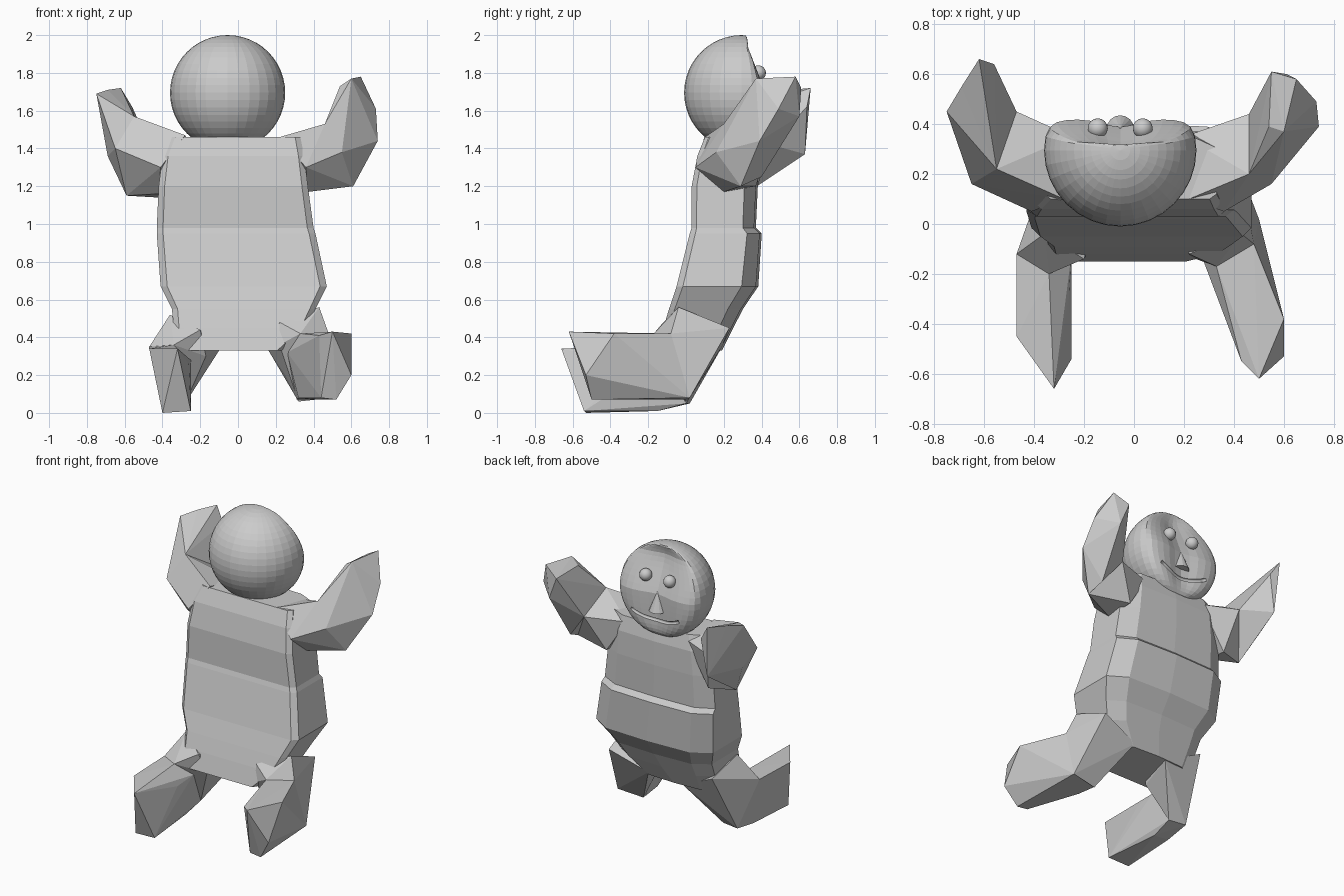
import bpy
import bmesh
import math
from mathutils import Vector

default_cube = bpy.data.objects.get("Cube")
if default_cube:
    bpy.data.objects.remove(default_cube, do_unlink=True)

# One plain clay colour for the whole figure
clay = bpy.data.materials.new("clay grey")
clay.use_nodes = True
clay_colour = (0.6, 0.6, 0.6, 1)
clay.diffuse_color = clay_colour
clay.node_tree.nodes["Principled BSDF"].inputs["Base Color"].default_value = clay_colour


def finish(bm, name, smooth=False):
    """Turn a bmesh into a named, coloured object."""
    bmesh.ops.recalc_face_normals(bm, faces=bm.faces)
    for face in bm.faces:
        face.smooth = smooth
    mesh = bpy.data.meshes.new(name)
    bm.to_mesh(mesh)
    bm.free()
    mesh.materials.append(clay)
    obj = bpy.data.objects.new(name, mesh)
    bpy.context.collection.objects.link(obj)
    return obj


def faceted_block(name, *corners):
    """Low-poly limb segment: the hull of its corner points, in hundredths."""
    bm = bmesh.new()
    for corner in corners:
        bm.verts.new(Vector(corner) / 100)
    hull = bmesh.ops.convex_hull(bm, input=bm.verts)
    loose = set(hull["geom_interior"]) | set(hull["geom_unused"])
    bmesh.ops.delete(bm, geom=[g for g in loose if isinstance(g, bmesh.types.BMVert)], context="VERTS")
    return finish(bm, name)


# Torso: flat back, boxy belly with a fold, lofted through horizontal sections
# Each section gives height, right edge, left edge, back and belly, in hundredths
sections = [
    (33, -31, 23, -15, 18),
    (45, -34, 36, -12, 24),
    (55, -35, 41, -9, 29),
    (67, -41, 47, -5, 37),
    (95, -43, 41, 2, 39),
    (98, -43, 40, 3, 36),
    (120, -42, 37, 3, 37),
    (136, -40, 35, 6, 37),
    (146, -36, 33, 10, 35),
]
outline = [(0, .08), (.04, 0), (.96, 0), (1, .08), (1, .82), (.86, 1), (.5, 1.03), (.14, 1), (0, .82)]
bm = bmesh.new()
rings = []
for height, right, left, back, belly in sections:
    rings.append([
        bm.verts.new(Vector((right + u * (left - right), back + v * (belly - back), height)) / 100)
        for u, v in outline
    ])
for lower, upper in zip(rings, rings[1:]):
    for i in range(len(outline)):
        j = (i + 1) % len(outline)
        bm.faces.new((lower[i], lower[j], upper[j], upper[i]))
bm.faces.new(rings[0])
bm.faces.new(rings[-1])
finish(bm, "torso")

# Raised arms: upper arm and upturned forearm meet in a shared ring at the elbow
left_elbow = [(61, 29, 120), (55, 16, 138), (46, 20, 153), (46, 44, 142)]
right_elbow = [(-59, 30, 115), (-65, 16, 140), (-55, 22, 157), (-47, 45, 142)]
faceted_block(
    "left_upper_arm", *left_elbow,
    (22, 10, 146), (20, 35, 142), (36, 5, 130), (34, 37, 120), (37, 20, 117))
faceted_block(
    "left_forearm", *left_elbow,
    (74, 39, 144), (54, 39, 173), (60, 37, 177), (65, 58, 178),
    (55, 61, 172), (73, 49, 161), (61, 60, 157), (59, 40, 125))
faceted_block(
    "right_upper_arm", *right_elbow,
    (-28, 10, 147), (-25, 35, 142), (-41, 5, 130), (-42, 36, 114), (-42, 20, 116))
faceted_block(
    "right_forearm", *right_elbow,
    (-69, 38, 136), (-75, 45, 169), (-69, 55, 171), (-62, 66, 172),
    (-56, 64, 162), (-60, 63, 137))

# Kneeling legs: thigh down to the knee, shin trailing along the ground
faceted_block(
    "left_thigh",
    (42, 23, 45), (15, 19, 35), (43, -4, 56), (22, -12, 48), (22, -13, 36),
    (50, 2, 8), (32, 0, 6), (25, 0, 20), (48, -8, 42), (33, -17, 42))
faceted_block(
    "left_shin",
    (50, 2, 8), (31, 0, 7), (48, -8, 42), (33, -17, 42), (26, -10, 32),
    (60, -38, 42), (60, -53, 20), (50, -62, 43), (43, -55, 41),
    (52, -50, 7), (44, -50, 8), (32, -15, 8))
faceted_block(
    "right_thigh",
    (-35, 22, 45), (-10, 18, 33), (-36, -4, 52), (-20, -14, 44),
    (-40, 2, 5), (-28, 0, 5), (-47, -12, 35), (-34, -20, 36), (-17, -9, 30))
faceted_block(
    "right_shin",
    (-40, 2, 5), (-28, 0, 5), (-47, -12, 35), (-34, -20, 36), (-25, -12, 28),
    (-47, -45, 34), (-32, -66, 34), (-40, -53, 0), (-25, -54, 1),
    (-26, -28, 26), (-29, -15, 1), (-40, -15, 2))

# Head: a ball whose face side is pressed flat, with a shallow central dent
head_centre = Vector((-.055, .295, 1.695))
head_radius = .305


def pressed(point):
    """Flatten the face side of a point on the head ball."""
    x, y, z = point
    if y > 0:
        limit = max(.035, .13 - .4 * max(0, z))
        dent = .035 * math.exp(-(x / .1) ** 2) * min(1, y / .25)
        y = limit * math.tanh(y / limit) - dent
    return Vector((x, y, z))


def ball(name, radius, segments, rings, location, shape=None, smooth=False):
    bm = bmesh.new()
    bmesh.ops.create_uvsphere(bm, u_segments=segments, v_segments=rings, radius=radius)
    for vert in bm.verts:
        vert.co = (shape(vert.co) if shape else vert.co) + location
    return finish(bm, name, smooth)


head = ball("head", head_radius, 32, 24, head_centre, pressed)

# Smile: a tube along the face is cut out of the head
smile = bpy.data.curves.new("smile_cutter", "CURVE")
smile.dimensions = "3D"
smile.bevel_depth = .012
smile.bevel_resolution = 1
smile.use_fill_caps = True
path = smile.splines.new("POLY")
steps = 12
path.points.add(steps)
for i, point in enumerate(path.points):
    x = .18 * (2 * i / steps - 1)
    z = -.18 + 1.4 * x * x
    y = math.sqrt(head_radius ** 2 - x * x - z * z)
    point.co = (*(pressed((x, y, z)) + head_centre), 1)
tube = bpy.data.objects.new("smile_tube", smile)
bpy.context.collection.objects.link(tube)
graph = bpy.context.evaluated_depsgraph_get()
cutter_mesh = bpy.data.meshes.new_from_object(tube.evaluated_get(graph))
bpy.data.objects.remove(tube, do_unlink=True)
cutter = bpy.data.objects.new("smile_cutter", cutter_mesh)
bpy.context.collection.objects.link(cutter)
cutter.hide_render = True
cut = head.modifiers.new("smile", "BOOLEAN")
cut.operation = "DIFFERENCE"
cut.solver = "EXACT"
cut.object = cutter
bpy.context.view_layer.objects.active = head
bpy.ops.object.modifier_apply(modifier=cut.name)
bpy.data.objects.remove(cutter, do_unlink=True)

# Eyes: two small beads
for name, side in (("left_eye", 1), ("right_eye", -1)):
    ball(name, .04, 16, 12, head_centre + Vector((side * .09, .088, .105)), smooth=True)

# Nose: a cone standing upright against the face
bm = bmesh.new()
bmesh.ops.create_cone(bm, cap_ends=True, segments=16, radius1=.055, radius2=.004, depth=.13)
for vert in bm.verts:
    vert.co += head_centre + Vector((0, .085, -.05))
finish(bm, "nose")
